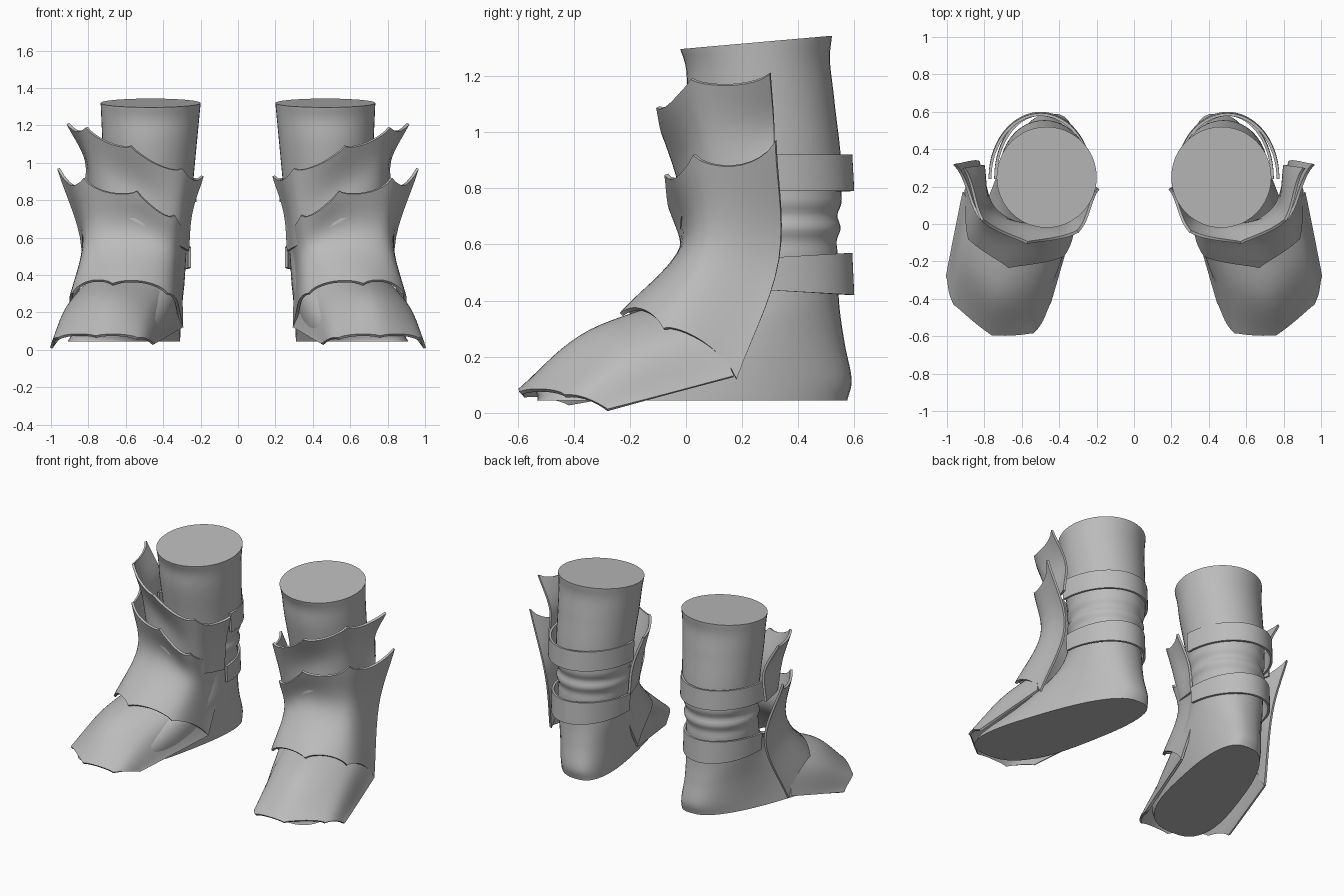
import bpy
import math
from mathutils import Vector

if "Cube" in bpy.data.objects:
    bpy.data.objects.remove(bpy.data.objects["Cube"])

grey = bpy.data.materials.new("plain grey")
grey.use_nodes = True
shade = (0.5, 0.5, 0.5, 1)
grey.diffuse_color = shade
grey.node_tree.nodes["Principled BSDF"].inputs["Base Color"].default_value = shade

leg_axis = Vector((0.5, 0.36, 0))


def curve_at(points, t):
    """Smooth curve through the points, t from 0 to 1."""
    p = [Vector(point) for point in points]
    p = [2 * p[0] - p[1]] + p + [2 * p[-1] - p[-2]]
    position = t * (len(p) - 3)
    index = min(int(position), len(p) - 4)
    f = position - index
    a, b, c, d = p[index:index + 4]
    linear = (c - a) * f
    square = (2 * a - 5 * b + 4 * c - d) * f * f
    cubic = (3 * b - a - 3 * c + d) * f * f * f
    return b + (linear + square + cubic) / 2


def signed_power(value, power):
    return math.copysign(abs(value) ** power, value)


def make_pair(name, verts, faces, thickness=0):
    """One boot's part, mirrored to the other boot."""
    mesh = bpy.data.meshes.new(name)
    mesh.from_pydata(verts, [], faces)
    mesh.materials.append(grey)
    part = bpy.data.objects.new(name, mesh)
    bpy.context.collection.objects.link(part)
    mirror = part.modifiers.new("other boot", "MIRROR")
    mirror.use_mirror_merge = False
    if thickness:
        solid = part.modifiers.new("thickness", "SOLIDIFY")
        solid.thickness = thickness
        solid.offset = 0
    bpy.ops.object.select_all(action="DESELECT")
    part.select_set(True)
    bpy.context.view_layer.objects.active = part
    # Applied first, so that the rims of the plates stay sharp
    for modifier in list(part.modifiers):
        bpy.ops.object.modifier_apply(modifier=modifier.name)
    bpy.ops.object.shade_smooth_by_angle(angle=math.radians(40))


def sheet(name, columns, low=0, high=0, across=10, rows=14):
    """Plate through key columns, its edges scalloped between them."""
    steps = (len(columns) - 1) * across
    verts, faces = [], []
    for i in range(steps + 1):
        dip = math.sin(math.pi * (i % across) / across) ** 0.7
        start, end = low * dip, 1 - high * dip
        for j in range(rows + 1):
            v = start + (end - start) * j / rows
            verts.append(curve_at([curve_at(c, v) for c in columns], i / steps))
    stride = rows + 1
    for i in range(steps):
        for j in range(rows):
            a = i * stride + j
            faces.append((a, a + 1, a + stride + 1, a + stride))
    make_pair(name, verts, faces, thickness=0.015)


def inward(point, distance):
    """Move a point level towards the leg."""
    direction = leg_axis - point
    direction.z = 0
    return point + direction.normalized() * distance


def shin_plate(name, bottoms, tops, flares, low):
    """Plate that hugs the leg halfway up and flares out at its top."""
    columns = []
    for bottom, top, flare in zip(bottoms, tops, flares):
        middle = inward(top, flare)
        middle.z = (bottom.z + top.z) / 2
        columns.append([bottom, middle, top])
    sheet(name, columns, low=low, high=0.09)


def strap(name, bottom, top, radius, flare):
    """Half band round the back of the leg."""
    columns = []
    count = 24
    for i in range(count + 1):
        angle = math.pi * (1 - i / count)
        x = 0.5 + radius * math.cos(angle)
        y = 0.24 + 0.345 * math.sin(angle)
        grow = flare * math.sin(angle)
        columns.append([(x, y + 0.007, bottom - grow), (x, y, top + grow)])
    sheet(name, columns, across=2, rows=2)


# Leg and foot: height, front and back of each level
levels = [
    (0.045, -0.53, 0.575), (0.12, -0.51, 0.59), (0.25, -0.26, 0.565),
    (0.4, 0, 0.545), (0.6, 0.06, 0.54), (0.85, 0.05, 0.555),
    (1.1, 0.01, 0.53), (1.24, 0, 0.513), (1.32, -0.02, 0.52),
]
sides, rings = 48, 120
verts, faces = [], []
for k in range(rings + 1):
    z, front, back = curve_at(levels, k / rings)
    toe_out = max(0, 0.3 - 0.6 * z)
    width = 0.21 + 0.07 * max(0, z - 0.5)
    # The sole is blunt at heel and toe, the leg is round
    power = 0.72 + 0.28 * min(1, z / 0.6)
    # Soft wrinkles above the ankle
    wrinkle = 0.009 * math.sin(60 * z) * math.exp(-((z - 0.68) / 0.08) ** 2)
    for s in range(sides):
        angle = 2 * math.pi * s / sides
        half_depth = (back - front) / 2 + wrinkle
        y = (front + back) / 2 + half_depth * signed_power(math.sin(angle), power)
        skew = toe_out * (0.35 - y)
        half_width = (width + wrinkle) * (1 + 1.2 * skew)
        x = 0.5 - 0.025 * z + skew + half_width * signed_power(math.cos(angle), power)
        tilt = 0.4 * (y - 0.25) * max(0, z - 1.1)
        verts.append((x, y, z + tilt))
for k in range(rings):
    for s in range(sides):
        a, b = k * sides + s, k * sides + (s + 1) % sides
        faces.append((a, b, b + sides, a + sides))
faces.append(tuple(reversed(range(sides))))
faces.append(tuple(range(rings * sides, (rings + 1) * sides)))
make_pair("leg_and_foot", verts, faces)

# Shin plates run outer rear, outer corner, ridge, inner corner, inner rear
lower_bottoms = [
    Vector((0.9, 0.18, 0.12)), Vector((0.88, -0.08, 0.3)),
    Vector((0.67, -0.23, 0.35)), Vector((0.38, -0.17, 0.3)),
    Vector((0.3, 0.1, 0.12)),
]
lower_tops = [
    Vector((0.96, 0.32, 0.97)), Vector((0.82, 0.03, 0.92)),
    Vector((0.54, -0.07, 0.85)), Vector((0.34, -0.03, 0.72)),
    Vector((0.27, 0.2, 0.69)),
]
shin_plate("lower_shin_plate", lower_bottoms, lower_tops,
           flares=(0.13, 0.04, 0.06, 0.04, 0.04), low=0.05)

upper_tops = [
    Vector((0.91, 0.3, 1.21)), Vector((0.81, 0.02, 1.19)),
    Vector((0.57, -0.1, 1.09)), Vector((0.3, -0.04, 0.97)),
    Vector((0.19, 0.19, 0.93)),
]
upper_bottoms = [inward(top, 0.09) - Vector((0, 0, 0.4)) for top in upper_tops]
shin_plate("upper_shin_plate", upper_bottoms, upper_tops,
           flares=(0.1, 0.06, 0.09, 0.05, 0.07), low=0)

# Foot plate: the same columns, from the toe back to the ankle
sheet("foot_plate", [
    [(1, -0.28, 0.01), (0.91, 0.17, 0.13)],
    [(0.96, -0.43, 0.06), (0.91, -0.18, 0.22), (0.84, 0.08, 0.32)],
    [(0.76, -0.59, 0.07), (0.72, -0.37, 0.27), (0.66, -0.1, 0.38)],
    [(0.54, -0.58, 0.06), (0.49, -0.32, 0.22), (0.41, -0.05, 0.32)],
    [(0.45, -0.42, 0.03), (0.3, 0.1, 0.12)],
], low=0.03)

# Straps
strap("upper_strap", bottom=0.79, top=0.92, radius=0.27, flare=0)
strap("lower_strap", bottom=0.44, top=0.55, radius=0.24, flare=0.02)
